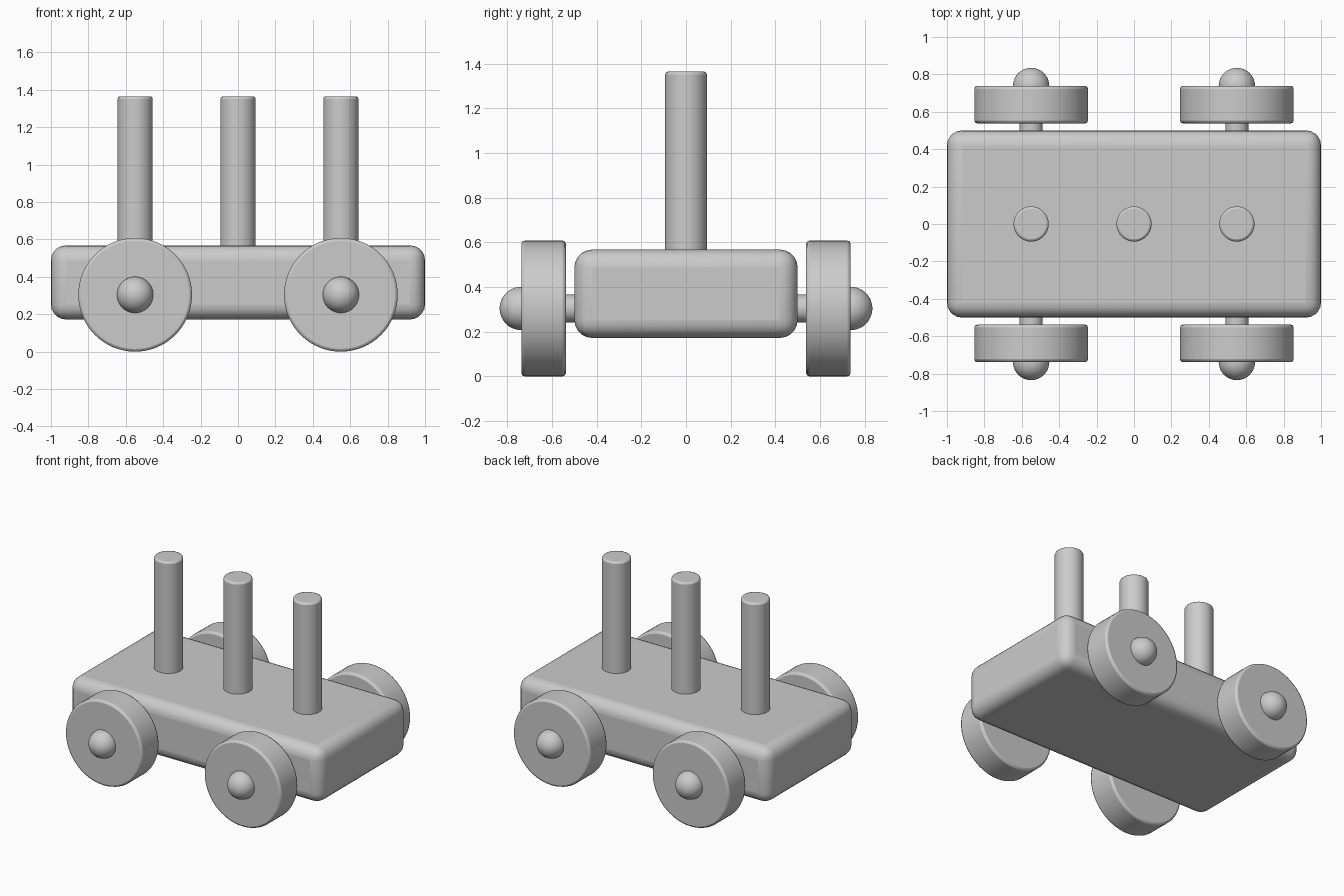
import bpy, math

if "Cube" in bpy.data.objects:
    bpy.data.objects.remove(bpy.data.objects["Cube"])

WHEEL_X, WHEEL_Z, WHEEL_R = 0.55, 0.304, 0.304


def finish(obj, name, bevel=0, segments=3):
    """Name the part, round its edges and smooth it."""
    obj.name = name
    bpy.ops.object.transform_apply(location=False, rotation=True, scale=True)
    if bevel:
        mod = obj.modifiers.new("rounding", 'BEVEL')
        mod.width = bevel
        mod.segments = segments
        mod.limit_method = 'ANGLE'
        mod.angle_limit = math.radians(40)
    bpy.ops.object.shade_smooth_by_angle(angle=math.radians(35))
    return obj


def cylinder(name, radius, depth, loc, along_y=False, bevel=0):
    rot = (math.pi / 2, 0, 0) if along_y else (0, 0, 0)
    bpy.ops.mesh.primitive_cylinder_add(vertices=64, radius=radius, depth=depth,
                                        location=loc, rotation=rot)
    return finish(bpy.context.object, name, bevel, 2)


# Rounded wooden base
bpy.ops.mesh.primitive_cube_add(size=1, location=(0, 0, 0.37))
base = bpy.context.object
base.scale = (2, 1, 0.396)
finish(base, "base", 0.08, 5)

# Three upright pegs
for i, x in enumerate((-WHEEL_X, 0, WHEEL_X)):
    cylinder(f"peg_{i + 1}", 0.094, 0.865, (x, 0, 0.9325), bevel=0.013)

# Axles, wheels and domed hub caps
for end, x in (("left", -WHEEL_X), ("right", WHEEL_X)):
    cylinder(f"{end}_axle", 0.062, 1.4, (x, 0, WHEEL_Z), along_y=True)
    for side, s in (("front", -1), ("back", 1)):
        cylinder(f"{side}_{end}_wheel", WHEEL_R, 0.2, (x, s * 0.638, WHEEL_Z),
                 along_y=True, bevel=0.015)
        bpy.ops.mesh.primitive_uv_sphere_add(
            segments=48, ring_count=24, radius=0.097,
            location=(x, s * 0.738, WHEEL_Z), rotation=(math.pi / 2, 0, 0))
        finish(bpy.context.object, f"{side}_{end}_hub_cap")
